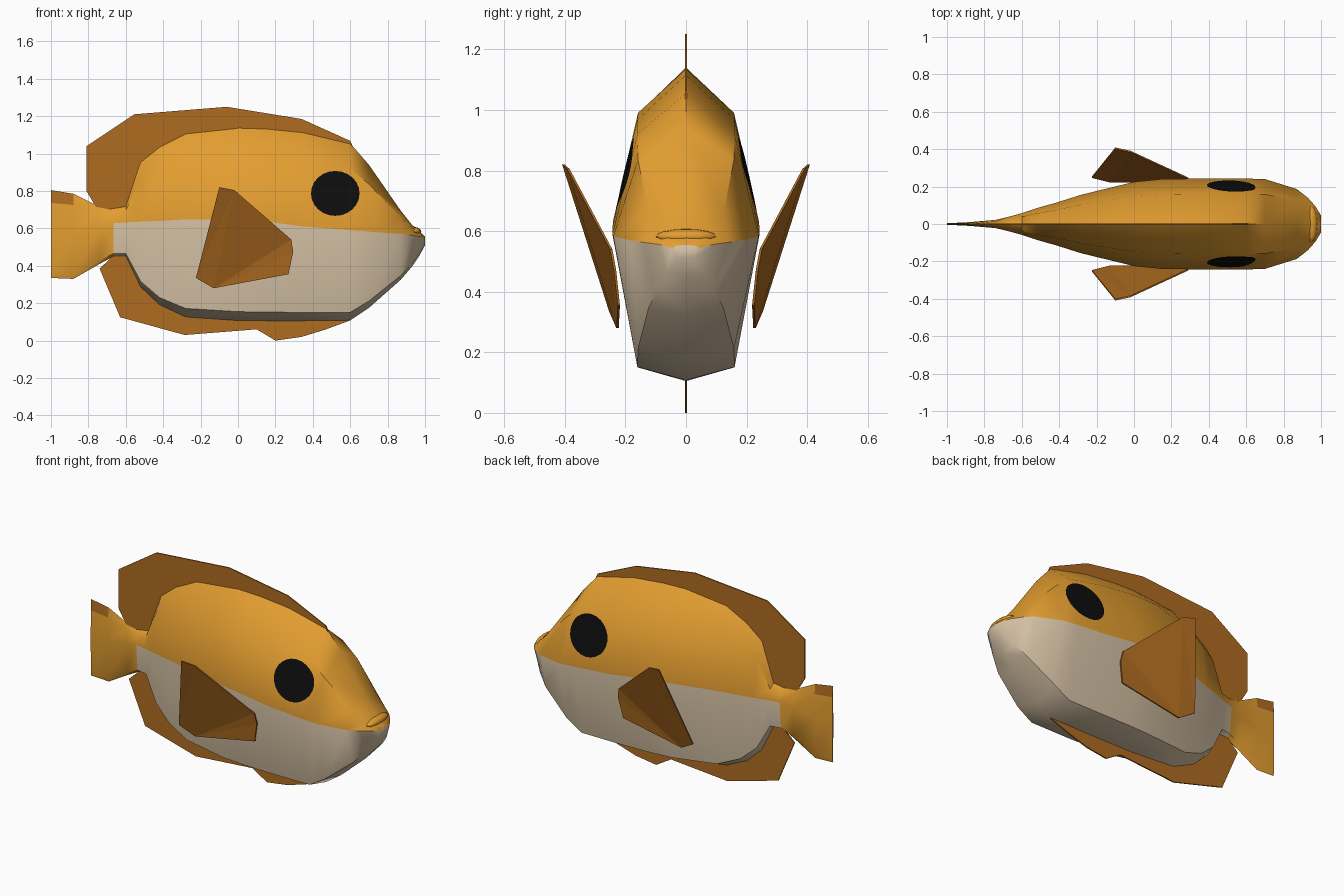
import bpy, bmesh, math
from mathutils import Vector
from mathutils.bvhtree import BVHTree

if "Cube" in bpy.data.objects:
    bpy.data.objects.remove(bpy.data.objects["Cube"])


def material(name, rgb):
    m = bpy.data.materials.new(name)
    m.diffuse_color = (*rgb, 1)
    m.use_nodes = True
    m.node_tree.nodes["Principled BSDF"].inputs["Base Color"].default_value = m.diffuse_color
    return m


ORANGE = material("orange", (0.77, 0.34, 0.03))
CREAM = material("cream", (0.66, 0.53, 0.37))
BROWN = material("fin brown", (0.43, 0.15, 0.015))
BLACK = material("eye black", (0.004, 0.004, 0.004))


def make_object(name, bm, mats, smooth=None):
    me = bpy.data.meshes.new(name)
    bm.to_mesh(me)
    ob = bpy.data.objects.new(name, me)
    bpy.context.collection.objects.link(ob)
    for m in mats:
        me.materials.append(m)
    if smooth:
        bpy.ops.object.select_all(action='DESELECT')
        ob.select_set(True)
        bpy.context.view_layer.objects.active = ob
        bpy.ops.object.shade_smooth_by_angle(angle=math.radians(smooth))
    return ob


# Body stations: x, top, colour line, bottom, half width
stations = [
    (-1.0, 0.805, 0.57, 0.335, 0.004), (-0.88, 0.785, 0.58, 0.33, 0.010),
    (-0.74, 0.715, 0.61, 0.41, 0.022), (-0.665, 0.71, 0.628, 0.45, 0.040),
    (-0.60, 0.72, 0.632, 0.45, 0.058), (-0.52, 0.96, 0.636, 0.285, 0.085),
    (-0.42, 1.04, 0.64, 0.19, 0.113), (-0.28, 1.11, 0.648, 0.125, 0.157),
    (0.0, 1.14, 0.648, 0.106, 0.225), (0.15, 1.135, 0.637, 0.105, 0.24),
    (0.35, 1.115, 0.61, 0.105, 0.243), (0.60, 1.055, 0.59, 0.108, 0.243),
    (0.70, 0.94, 0.583, 0.175, 0.24), (0.87, 0.695, 0.57, 0.325, 0.187),
    (0.93, 0.62, 0.563, 0.395, 0.14), (0.97, 0.585, 0.557, 0.455, 0.095),
    (1.0, 0.555, 0.545, 0.51, 0.045),
]
bm = bmesh.new()
rings = []
for x, t, m, b, w in stations:
    sh, lo = m + (t - m) * 0.71, m - (m - b) * 0.91
    half = [(0, t), (w * .66, sh), (w, m), (w * .66, lo), (0, b)]
    loop = half + [(-y, z) for y, z in half[3:0:-1]]
    rings.append([bm.verts.new((x, y, z)) for y, z in loop])
for i in range(len(rings) - 1):
    for k in range(8):
        k2 = (k + 1) % 8
        f = bm.faces.new((rings[i][k], rings[i][k2], rings[i + 1][k2], rings[i + 1][k]))
        if i >= 3 and 2 <= k <= 5:          # cream belly below the colour line
            f.material_index = 1
        if i == 0 and k in (0, 7):          # dark upper tip of the tail
            f.material_index = 2
bm.faces.new(rings[0])
bm.faces.new(rings[-1]).material_index = 1
bmesh.ops.recalc_face_normals(bm, faces=bm.faces)
tree = BVHTree.FromBMesh(bm)
make_object("body", bm, [ORANGE, CREAM, BROWN], 40)

# Upper lip
bm = bmesh.new()
bmesh.ops.create_uvsphere(bm, u_segments=12, v_segments=8, radius=1)
for v in bm.verts:
    v.co = Vector((0.945 + v.co.x * 0.035, v.co.y * 0.1, 0.582 + v.co.z * 0.025))
make_object("upper_lip", bm, [ORANGE], 40)

# Eyes: thin discs laid on the sides of the head
for side, label in ((-1, "right_eye"), (1, "left_eye")):
    bm = bmesh.new()

    def on_head(x, z):
        hit = tree.ray_cast(Vector((x, side, z)), Vector((0, -side, 0)))[0]
        return bm.verts.new((x, hit.y + side * 0.006, z))

    n = 24
    centre = on_head(0.52, 0.787)
    prev = None
    for r in (0.35, 0.7, 1.0):
        ring = [on_head(0.52 + 0.13 * r * math.cos(a * math.tau / n),
                        0.787 + 0.12 * r * math.sin(a * math.tau / n)) for a in range(n)]
        for k in range(n):
            k2 = (k + 1) % n
            if prev:
                bm.faces.new((prev[k], ring[k], ring[k2], prev[k2]))
            else:
                bm.faces.new((centre, ring[k], ring[k2]))
        prev = ring
    if side > 0:
        bmesh.ops.reverse_faces(bm, faces=bm.faces)
    make_object(label, bm, [BLACK], 40)


# Fins: thin flat plates
def fin(name, points, thick=0.008):
    bm = bmesh.new()
    a = [bm.verts.new((x, y - thick / 2, z)) for x, y, z in points]
    b = [bm.verts.new((x, y + thick / 2, z)) for x, y, z in points]
    bm.faces.new(a)
    bm.faces.new(b[::-1])
    for i in range(len(a)):
        j = (i + 1) % len(a)
        bm.faces.new((a[i], b[i], b[j], a[j]))
    bmesh.ops.recalc_face_normals(bm, faces=bm.faces)
    bmesh.ops.triangulate(bm, faces=bm.faces)
    make_object(name, bm, [BROWN])


def flat(pts):
    return [(x, 0, z) for x, z in pts]


fin("dorsal_fin", flat([(-0.76, 0.715), (-0.81, 0.80), (-0.81, 1.04), (-0.555, 1.21),
                        (-0.06, 1.25), (0.34, 1.185), (0.60, 1.068), (0.64, 0.98),
                        (0.3, 1.02), (-0.2, 1.0), (-0.45, 0.88), (-0.56, 0.68)]))
fin("anal_fin", flat([(-0.66, 0.46), (-0.74, 0.385), (-0.63, 0.125), (-0.285, 0.03),
                      (0.12, 0.062), (0.2, 0.16), (-0.3, 0.18), (-0.5, 0.33), (-0.56, 0.48)]))
fin("pelvic_fin", flat([(0.1, 0.06), (0.2, 0.0), (0.34, 0.02), (0.47, 0.06),
                        (0.60, 0.108), (0.5, 0.15), (0.15, 0.15)]))

pectoral = [(-0.1, 0.405, 0.82), (-0.02, 0.388, 0.805), (0.285, 0.247, 0.54),
            (0.295, 0.235, 0.475), (0.27, 0.222, 0.355), (-0.13, 0.226, 0.28),
            (-0.225, 0.25, 0.335)]
for side, label in ((-1, "right_pectoral_fin"), (1, "left_pectoral_fin")):
    fin(label, [(x, y * side, z) for x, y, z in pectoral])
